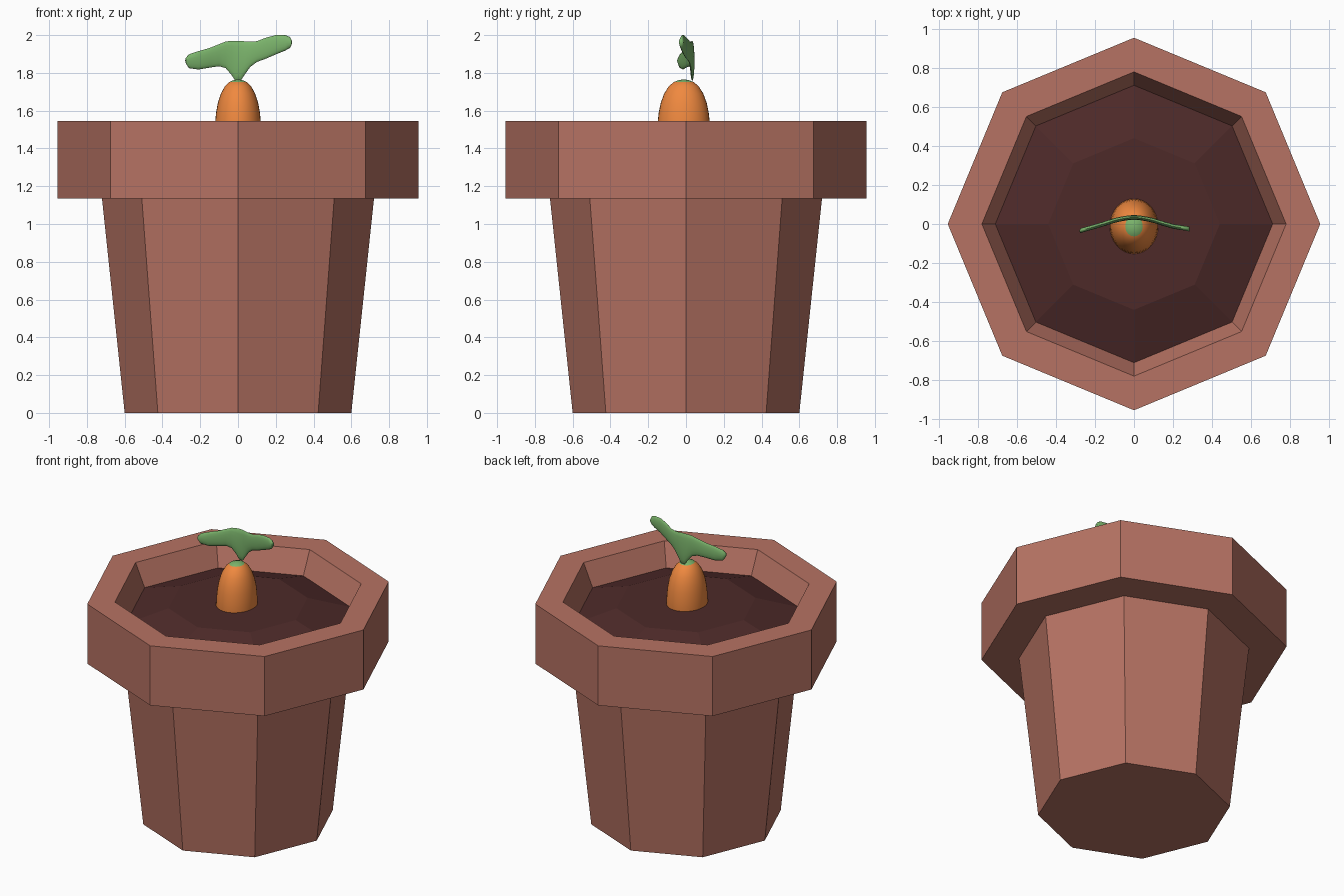
import bpy
from math import sin, cos, pi, radians

if "Cube" in bpy.data.objects:
    bpy.data.objects.remove(bpy.data.objects["Cube"])


def material(name, rgb):
    m = bpy.data.materials.new(name)
    m.diffuse_color = (*rgb, 1)
    m.use_nodes = True
    m.node_tree.nodes["Principled BSDF"].inputs["Base Color"].default_value = m.diffuse_color
    return m


def loft(name, rings, mats, smooth=False):
    """Bridge rings of equal point count; a ring of one point is a pole."""
    verts, faces, starts = [], [], []
    for r in rings:
        starts.append(len(verts))
        verts += r
    for a, b, i, j in zip(rings, rings[1:], starts, starts[1:]):
        n = max(len(a), len(b))
        for k in range(n):
            q = (k + 1) % n
            lo = [i + k, i + q] if len(a) > 1 else [i]
            hi = [j + q, j + k] if len(b) > 1 else [j]
            faces.append(lo + hi)
    me = bpy.data.meshes.new(name)
    me.from_pydata(verts, [], faces)
    for m in mats:
        me.materials.append(m)
    ob = bpy.data.objects.new(name, me)
    bpy.context.collection.objects.link(ob)
    bpy.ops.object.select_all(action='DESELECT')
    ob.select_set(True)
    bpy.context.view_layer.objects.active = ob
    bpy.ops.object.mode_set(mode='EDIT')
    bpy.ops.mesh.select_all(action='SELECT')
    bpy.ops.mesh.normals_make_consistent(inside=False)
    bpy.ops.object.mode_set(mode='OBJECT')
    if smooth:
        bpy.ops.object.shade_smooth_by_angle(angle=radians(60))
    return ob


def lathe(name, profile, sides, mats, sx=1, sy=1, y0=0, smooth=False):
    rings = []
    for r, z in profile:
        if r == 0:
            rings.append([(0, y0, z)])
        else:
            rings.append([(r * sx * cos(2 * pi * k / sides),
                           y0 + r * sy * sin(2 * pi * k / sides), z)
                          for k in range(sides)])
    return loft(name, rings, mats, smooth)


clay = material("clay", (0.47, 0.17, 0.125))
earth = material("earth", (0.075, 0.023, 0.022))
orange = material("orange", (0.87, 0.25, 0.05))
green = material("green", (0.2, 0.46, 0.15))

# Octagonal pot with thick rim
lathe("pot", [(0, 0), (0.6, 0), (0.72, 1.135), (0.955, 1.135), (0.955, 1.545),
              (0.78, 1.545), (0.70, 1.365), (0, 1.365)], 8, [clay])

# Gently mounded soil
lathe("soil", [(0, 1.365), (0.70, 1.365), (0.712, 1.39), (0.44, 1.475), (0, 1.475)],
      8, [earth])

# Carrot shoulder, with a green crown
carrot = lathe("carrot", [(0, 1.40), (0.118, 1.40), (0.124, 1.475), (0.121, 1.54),
                          (0.116, 1.59), (0.107, 1.64), (0.091, 1.69),
                          (0.069, 1.73), (0.045, 1.752), (0.02, 1.763), (0, 1.765)],
               32, [orange, green], sy=1.14, y0=-0.012, smooth=True)
for p in carrot.data.polygons:
    p.material_index = int(p.center.z > 1.752)

# Two-lobed leaf: stations of x, lower z, upper z, y
stations = [
    (-0.276, 1.850, 1.880, -0.035), (-0.260, 1.825, 1.898, -0.030),
    (-0.210, 1.818, 1.915, -0.016), (-0.150, 1.828, 1.932, 0.002),
    (-0.100, 1.835, 1.952, 0.018), (-0.065, 1.825, 1.966, 0.026),
    (-0.035, 1.790, 1.970, 0.031), (-0.014, 1.758, 1.970, 0.033),
    (0.014, 1.758, 1.970, 0.033), (0.035, 1.790, 1.967, 0.031),
    (0.065, 1.832, 1.965, 0.026), (0.100, 1.858, 1.968, 0.018),
    (0.150, 1.876, 1.987, 0.002), (0.200, 1.898, 2.000, -0.012),
    (0.250, 1.918, 2.000, -0.020), (0.275, 1.932, 1.990, -0.024),
    (0.284, 1.948, 1.974, -0.026)]
rings = [[(-0.28, -0.036, 1.865)]]
for x, lo, hi, y in stations:
    rings.append([(x, y + 0.012 * cos(2 * pi * k / 16),
                   (lo + hi) / 2 + (hi - lo) / 2 * sin(2 * pi * k / 16))
                  for k in range(16)])
rings.append([(0.286, -0.026, 1.961)])
loft("leaf", rings, [green], smooth=True)
